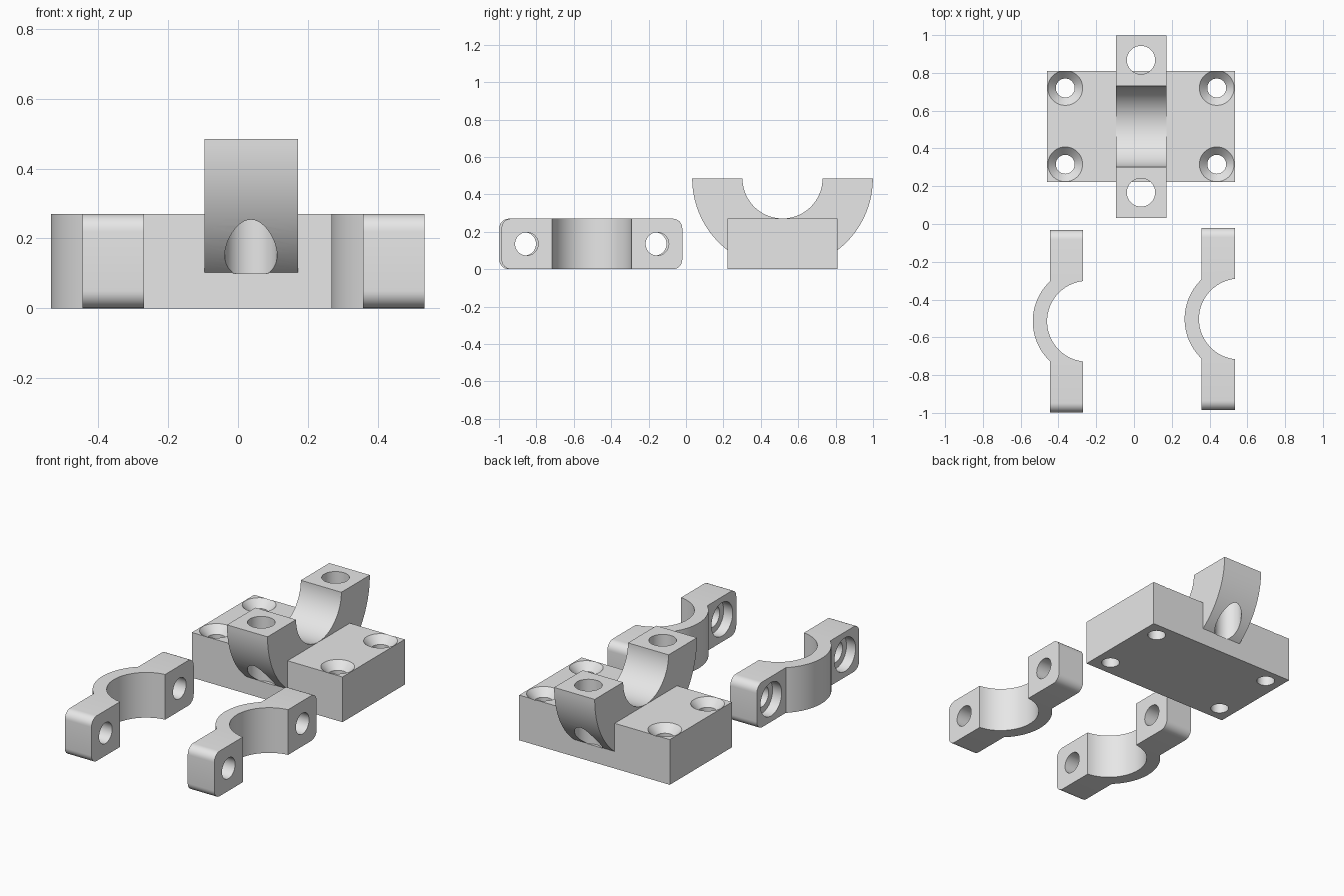
import bpy, bmesh, math
from mathutils import Matrix, Vector

if "Cube" in bpy.data.objects:
    bpy.data.objects.remove(bpy.data.objects["Cube"])

grey = bpy.data.materials.new("plain grey")
grey.diffuse_color = (0.8, 0.8, 0.8, 1)
grey.use_nodes = True
grey.node_tree.nodes["Principled BSDF"].inputs["Base Color"].default_value = grey.diffuse_color


def make_object(name, bm):
    bmesh.ops.recalc_face_normals(bm, faces=bm.faces)
    me = bpy.data.meshes.new(name)
    bm.to_mesh(me)
    bm.free()
    me.materials.append(grey)
    ob = bpy.data.objects.new(name, me)
    bpy.context.collection.objects.link(ob)
    return ob


def prism(points, depth):
    """Extrude a closed loop of 3D points along a vector."""
    bm = bmesh.new()
    face = bm.faces.new([bm.verts.new(p) for p in points])
    ext = bmesh.ops.extrude_face_region(bm, geom=[face])["geom"]
    moved = [v for v in ext if isinstance(v, bmesh.types.BMVert)]
    bmesh.ops.translate(bm, vec=Vector(depth), verts=moved)
    return bm


def arc(cx, cy, r, a0, a1, n=48):
    return [(cx + r * math.cos(a0 + (a1 - a0) * i / n),
             cy + r * math.sin(a0 + (a1 - a0) * i / n)) for i in range(n + 1)]


def cone(start, end, r1, r2):
    """Closed round cutter from start to end."""
    start, end = Vector(start), Vector(end)
    axis = end - start
    mat = Matrix.Translation((start + end) / 2) @ axis.to_track_quat('Z', 'Y').to_matrix().to_4x4()
    bm = bmesh.new()
    bmesh.ops.create_cone(bm, cap_ends=True, segments=48, radius1=r1, radius2=r2,
                          depth=axis.length, matrix=mat)
    return make_object("cutter", bm)


def boolean(ob, other, op='DIFFERENCE'):
    mod = ob.modifiers.new("bool", 'BOOLEAN')
    mod.operation, mod.object, mod.solver = op, other, 'EXACT'
    bpy.context.view_layer.objects.active = ob
    bpy.ops.object.modifier_apply(modifier=mod.name)
    bpy.data.objects.remove(other)


def smooth(ob):
    bpy.ops.object.select_all(action='DESELECT')
    ob.select_set(True)
    bpy.context.view_layer.objects.active = ob
    bpy.ops.object.shade_smooth_by_angle(angle=math.radians(30))


# Base block with a half-round saddle across it
H, CX, CY, TOP = 0.27, 0.037, 0.516, 0.485
base = make_object("saddle_base", prism(
    [(-0.46, CY - 0.294, 0), (0.535, CY - 0.294, 0),
     (0.535, CY + 0.294, 0), (-0.46, CY + 0.294, 0)], (0, 0, H)))
ring = arc(CY, TOP, 0.483, math.pi, 2 * math.pi, 64) + arc(CY, TOP, 0.214, 2 * math.pi, math.pi, 64)
saddle = make_object("saddle", prism([(-0.096, y, z) for y, z in ring], (0.268, 0, 0)))
boolean(base, saddle, 'UNION')

# Bolt holes down through the saddle arms
for y in (CY - 0.349, CY + 0.352):
    boolean(base, cone((CX, y, 0.1), (CX, y, 0.6), 0.075, 0.075))

# Countersunk screw holes in the base corners
for x in (-0.364, 0.438):
    for y in (CY - 0.2, CY + 0.204):
        boolean(base, cone((x, y, -0.1), (x, y, 0.4), 0.05, 0.05))
        boolean(base, cone((x, y, H - 0.045), (x, y, H + 0.045), 0.05, 0.134))
smooth(base)


# Clamp caps: half ring between two flanges with rounded ends
def clamp_cap(name, x0, cy):
    cx, x1, xf = x0 + 0.29, x0 + 0.266, x0 + 0.09
    half = 0.483
    a_out = math.acos((cx - xf) / 0.29)
    a_in = math.acos((cx - x1) / 0.214)
    pts = [(x1, cy + half), (xf, cy + half)]
    pts += arc(cx, cy, 0.29, math.pi - a_out, math.pi + a_out)
    pts += [(xf, cy - half), (x1, cy - half)]
    pts += arc(cx, cy, 0.214, math.pi + a_in, math.pi - a_in)
    bm = prism([(x, y, 0) for x, y in pts], (0, 0, H))
    ends = [e for e in bm.edges
            if all(abs(abs(v.co.y - cy) - half) < 1e-4 for v in e.verts)
            and abs(e.verts[0].co.z - e.verts[1].co.z) < 1e-4]
    bmesh.ops.bevel(bm, geom=ends, offset=0.05, segments=8, profile=0.5, affect='EDGES')
    cap = make_object(name, bm)
    # Counterbored bolt holes through the flanges
    for y in (cy - 0.349, cy + 0.349):
        boolean(cap, cone((x0 - 0.1, y, H / 2), (x1 + 0.1, y, H / 2), 0.062, 0.062))
        boolean(cap, cone((xf - 0.05, y, H / 2), (xf + 0.06, y, H / 2), 0.1, 0.1))
    smooth(cap)


clamp_cap("left_clamp_cap", -0.536, -0.515)
clamp_cap("right_clamp_cap", 0.268, -0.503)
